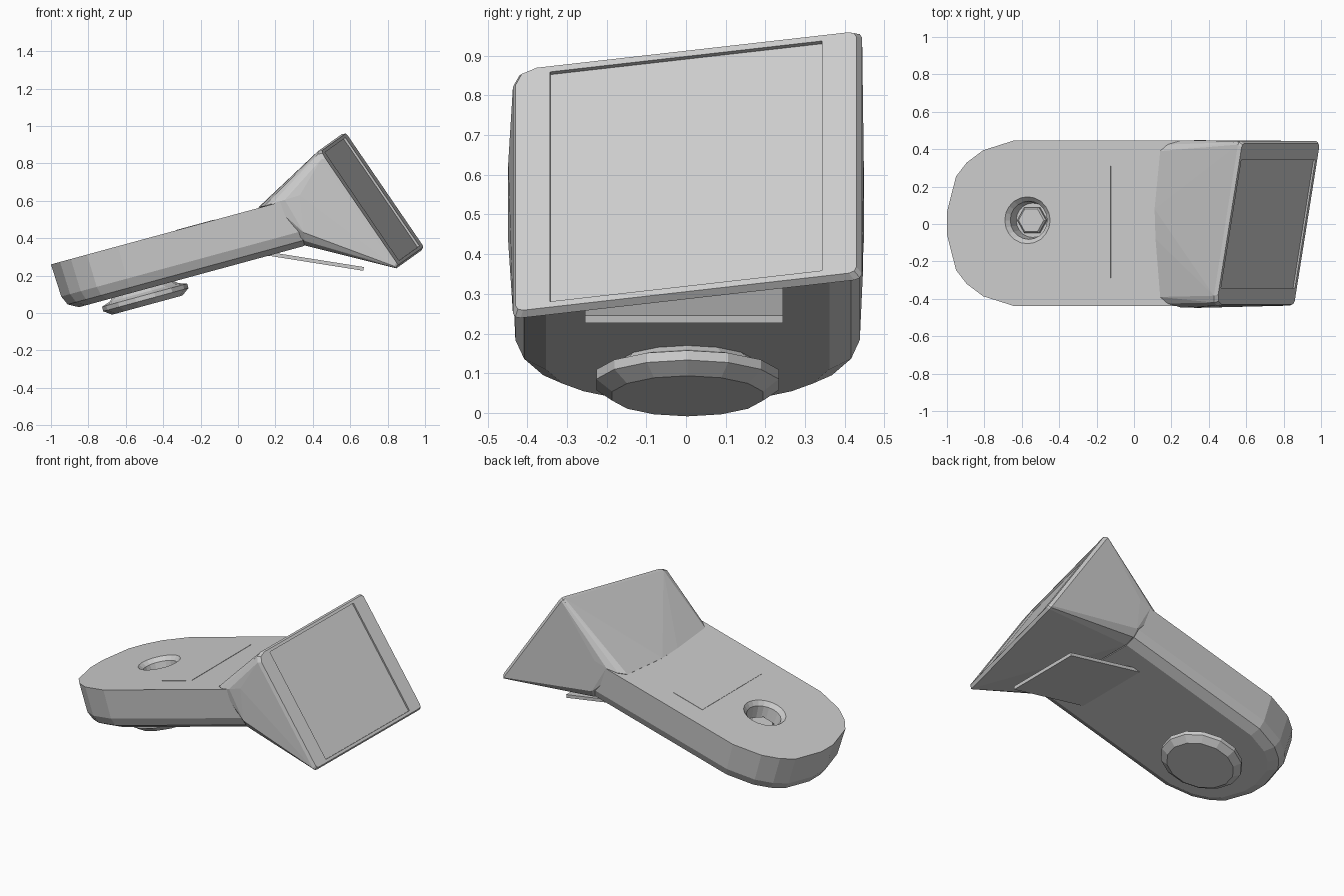
import bpy, bmesh
from math import pi, sin, cos, radians
from mathutils import Matrix, Vector

if "Cube" in bpy.data.objects:
    bpy.data.objects.remove(bpy.data.objects["Cube"])

# Frame of the sloping handle: local x runs up the slope, local z is its normal
SLOPE = Matrix.Translation((-1, 0, 0.26)) @ Matrix.Rotation(radians(-15.2), 4, 'Y')


def finish(bm, name, mat=Matrix()):
    bmesh.ops.recalc_face_normals(bm, faces=bm.faces)
    me = bpy.data.meshes.new(name)
    bm.transform(mat)
    bm.to_mesh(me)
    bm.free()
    ob = bpy.data.objects.new(name, me)
    bpy.context.collection.objects.link(ob)
    return ob


def loft(name, rings, mat=Matrix()):
    """Closed skin through a stack of equal-length rings."""
    bm = bmesh.new()
    loops = [[bm.verts.new(p) for p in r] for r in rings]
    n = len(loops[0])
    for a, b in zip(loops, loops[1:]):
        for i in range(n):
            j = (i + 1) % n
            bm.faces.new((a[i], a[j], b[j], b[i]))
    bm.faces.new(loops[0])
    bm.faces.new(loops[-1])
    return finish(bm, name, mat)


def lathe(name, profile, centre, sides, mat=SLOPE):
    cx, cy = centre
    return loft(name, [[(cx + r * cos(2 * pi * i / sides), cy + r * sin(2 * pi * i / sides), z)
                        for i in range(sides)] for r, z in profile], mat)


def box(name, size, centre, mat):
    bm = bmesh.new()
    bmesh.ops.create_cube(bm, size=1)
    bm.transform(Matrix.Translation(centre) @ Matrix.Diagonal((*size, 1)))
    return finish(bm, name, mat)


def cut(ob, cutter):
    mod = ob.modifiers.new("cut", 'BOOLEAN')
    mod.operation = 'DIFFERENCE'
    mod.solver = 'EXACT'
    mod.object = cutter
    bpy.context.view_layer.objects.active = ob
    bpy.ops.object.modifier_apply(modifier=mod.name)
    bpy.data.objects.remove(cutter)


# Handle: rounded-end slab with a rounded lower edge
half = [(0.0, 0.06), (0.05, 0.25), (0.11, 0.325), (0.2, 0.39), (0.37, 0.442), (1.335, 0.442)]
outline = half + [(x, -y) for x, y in reversed(half)]
rings = []
for t, inset in [(0, 0), (-0.18, 0.008), (-0.23, 0.03), (-0.26, 0.085)]:
    ring = []
    for x, y in outline:
        f = 1 - inset / 0.442
        ring.append((x if x > 1.3 else 0.442 + (x - 0.442) * f, y * f + 0.004, t))
    rings.append(ring)
handle = loft("handle", rings, SLOPE)

# Dished button well with a hexagonal button
HOLE = (0.446, 0.02)
cut(handle, lathe("well_cutter", [(0.135, 0.01), (0.122, -0.004), (0.102, -0.025), (0.092, -0.11)], HOLE, 20))
lathe("button", [(0.08, -0.12), (0.08, -0.085), (0.07, -0.075)], HOLE, 6)

# Inlaid panel on the top
box("top_panel", (0.215, 0.6, 0.01), (0.80, 0.01, -0.003), SLOPE)

# Round foot beneath the handle
lathe("foot", [(0.15, -0.24), (0.19, -0.275), (0.236, -0.29), (0.236, -0.315), (0.195, -0.345)],
      (0.44, 0.004), 14)

# Face frame: u runs down the face, v across it, n outward
A, B = Vector((0.435, -0.44, 0.87)), Vector((0.86, -0.44, 0.248))
C = Vector((1.0, 0.44, 0.348))
u = (B - A).normalized()
v = (C - B)
v = (v - v.dot(u) * u)
skew = (C - B).dot(u)
width = v.length
v.normalize()
n = u.cross(v).normalized()
length = (B - A).length


def face_point(a, b, depth=0.0):
    """a, b in 0..1 down and across the slightly skewed face."""
    return A + u * (a * length + b * skew) + v * (b * width) + n * depth


# Flared head: hull from the neck to the bevelled scanning face
pts = [Vector((0.11, 0.08, 0.566)), Vector((0.115, -0.08, 0.567))]
for s in (-1, 1):
    pts += [Vector(p) for p in [
        (0.14, s * 0.39, 0.572), (0.18, s * 0.425, 0.584), (0.25, s * 0.446, 0.605),
        (0.33, s * 0.448, 0.63), (0.352, s * 0.448, 0.43),
        (0.358, s * 0.42, 0.385), (0.362, s * 0.36, 0.36)]]
for depth, m in ((0.0, 0.012), (-0.02, 0.0)):
    for a0 in (0, 1):
        for b0 in (0, 1):
            r = 0.06 if (a0, b0) == (0, 0) else 0.022
            da, db = (1 - 2 * a0), (1 - 2 * b0)
            for p, q in ((m, m + r), (m + r * 0.3, m + r * 0.3), (m + r, m)):
                pts.append(face_point(a0 + da * p, b0 + db * q, depth))
bm = bmesh.new()
for p in pts:
    bm.verts.new(p)
bmesh.ops.convex_hull(bm, input=bm.verts)
bmesh.ops.delete(bm, geom=[w for w in bm.verts if not w.link_faces], context='VERTS')
bmesh.ops.dissolve_limit(bm, angle_limit=0.02, verts=bm.verts, edges=bm.edges)
head = finish(bm, "head")

# Shallow window recess in the face
corners = [(0.035, 0.11), (0.965, 0.11), (0.965, 0.89), (0.035, 0.89)]
cut(head, loft("window_cutter", [[face_point(a, b, d) for a, b in corners] for d in (-0.012, 0.05)]))

# Trigger plate below the neck
trigger_frame = Matrix.Translation((0.4, 0, 0.279)) @ Matrix.Rotation(radians(9), 4, 'Y')
box("trigger", (0.55, 0.5, 0.02), (0, -0.005, 0), trigger_frame)
